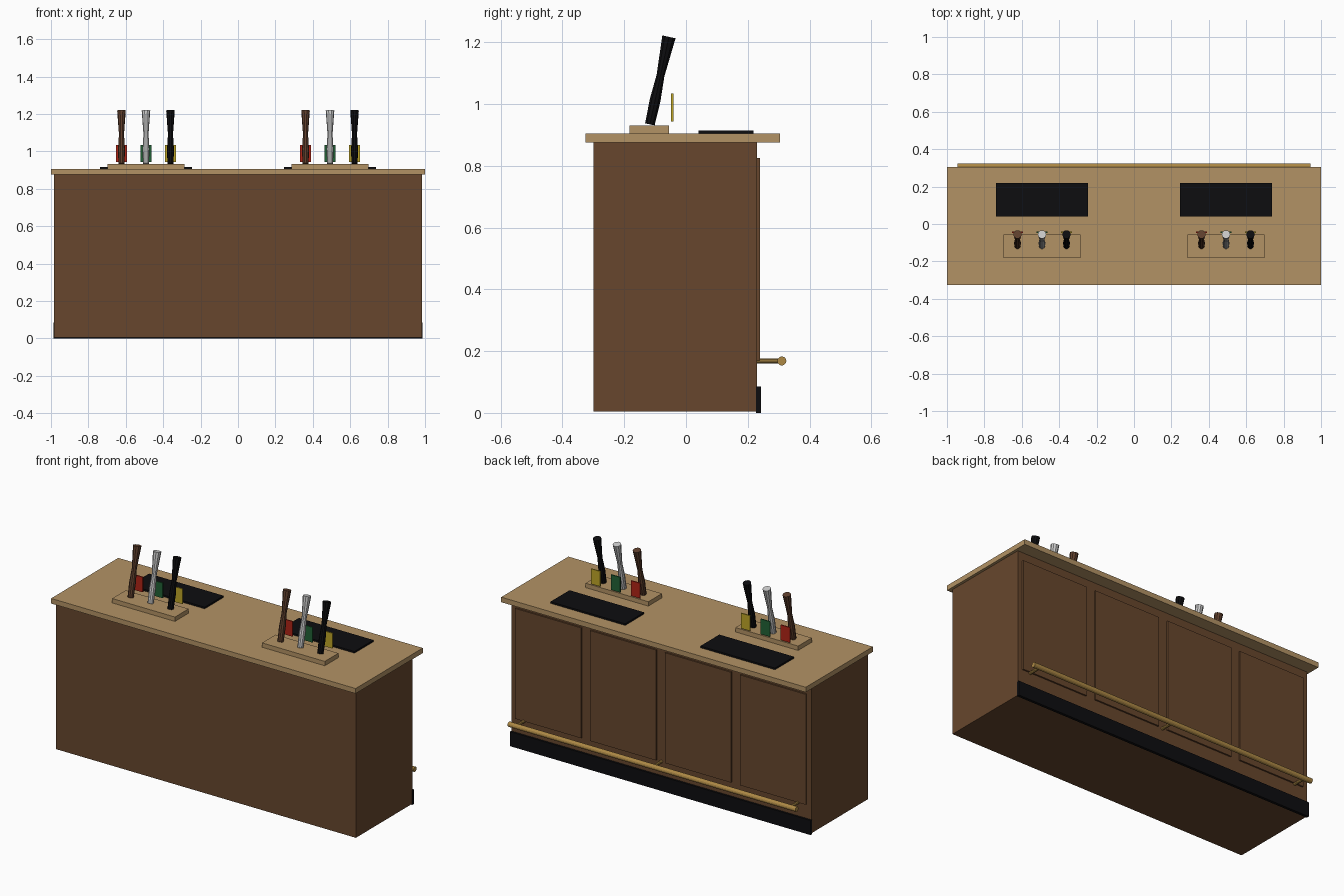
import bpy, math
from mathutils import Matrix, Vector

if "Cube" in bpy.data.objects:
    bpy.data.objects.remove(bpy.data.objects["Cube"], do_unlink=True)


def material(name, r, g, b):
    m = bpy.data.materials.new(name)
    m.use_nodes = True
    m.diffuse_color = (r, g, b, 1)
    m.node_tree.nodes["Principled BSDF"].inputs["Base Color"].default_value = (r, g, b, 1)
    return m


walnut = material("walnut wood", 0.135, 0.062, 0.026)
oak = material("oak counter", 0.45, 0.29, 0.13)
brass = material("brass", 0.42, 0.25, 0.06)
black = material("black", 0.004, 0.004, 0.005)
silver = material("silver", 0.6, 0.6, 0.6)
brown = material("brown handle", 0.115, 0.05, 0.026)
red = material("red sign", 0.44, 0.018, 0.008)
green = material("green sign", 0.015, 0.12, 0.035)
yellow = material("yellow sign", 0.52, 0.38, 0.02)


def add_mesh(name, verts, faces, mat):
    mesh = bpy.data.meshes.new(name)
    mesh.from_pydata(verts, [], faces)
    mesh.materials.append(mat)
    ob = bpy.data.objects.new(name, mesh)
    bpy.context.collection.objects.link(ob)
    return ob


def box(name, x, y, z, mat):
    """Box from (min, max) ranges along each axis."""
    verts = [(a, b, c) for a in x for b in y for c in z]
    faces = [(0, 1, 3, 2), (4, 6, 7, 5), (0, 4, 5, 1),
             (2, 3, 7, 6), (0, 2, 6, 4), (1, 5, 7, 3)]
    return add_mesh(name, verts, faces, mat)


def turned(name, profile, start, axis, sides, mat):
    """Solid of revolution from (radius, distance) pairs along an axis."""
    place = Matrix.Translation(start) @ Vector(axis).to_track_quat("Z", "Y").to_matrix().to_4x4()
    verts, faces = [], []
    for r, h in profile:
        for i in range(sides):
            a = math.tau * i / sides
            verts.append(place @ Vector((r * math.cos(a), r * math.sin(a), h)))
    for k in range(len(profile) - 1):
        for i in range(sides):
            j = (i + 1) % sides
            p, q = k * sides, (k + 1) * sides
            faces.append((p + i, p + j, q + j, q + i))
    faces.append(tuple(reversed(range(sides))))
    last = (len(profile) - 1) * sides
    faces.append(tuple(range(last, last + sides)))
    return add_mesh(name, verts, faces, mat)


# Cabinet, counter and kick board
box("cabinet", (-0.984, 0.984), (-0.3, 0.23), (0.005, 0.875), walnut)
box("counter_top", (-1, 1), (-0.325, 0.305), (0.875, 0.905), oak)
box("kick_board", (-0.987, 0.987), (0.226, 0.242), (0, 0.086), black)

# Raised panels on the back
for i in range(4):
    cx = (i - 1.5) * 0.492
    box(f"back_panel_{i + 1}", (cx - 0.216, cx + 0.216), (0.228, 0.239), (0.17, 0.825), walnut)

# Foot rail and its brackets
turned("foot_rail", [(0.0148, 0), (0.0148, 1.89)], (-0.945, 0.31, 0.168), (1, 0, 0), 12, brass)
for i, x in enumerate((-0.9, 0, 0.9)):
    turned(f"rail_bracket_{i + 1}", [(0.009, 0), (0.009, 0.08)],
           (x, 0.23, 0.168), (0, 1, 0), 10, brass)

# Two tap stations: drip mat, base plate, handles and signs
handle_profile = [(0.0165, 0), (0.0185, 0.08), (0.0135, 0.162), (0.023, 0.29)]
tilt = math.radians(12.3)
for side, cx in (("right", -0.492), ("left", 0.492)):
    box(f"{side}_drip_mat", (cx - 0.245, cx + 0.245), (0.04, 0.218), (0.905, 0.915), black)
    box(f"{side}_tap_base", (cx - 0.206, cx + 0.206), (-0.183, -0.055), (0.905, 0.931), oak)
    for i, (grip, sign) in enumerate(((brown, red), (silver, green), (black, yellow))):
        x = cx + (i - 1) * 0.131
        turned(f"{side}_tap_handle_{i + 1}", handle_profile, (x, -0.117, 0.934),
               (0, math.sin(tilt), math.cos(tilt)), 10, grip)
        box(f"{side}_tap_sign_{i + 1}", (x - 0.03, x + 0.03), (-0.048, -0.041),
            (0.944, 1.034), sign)
